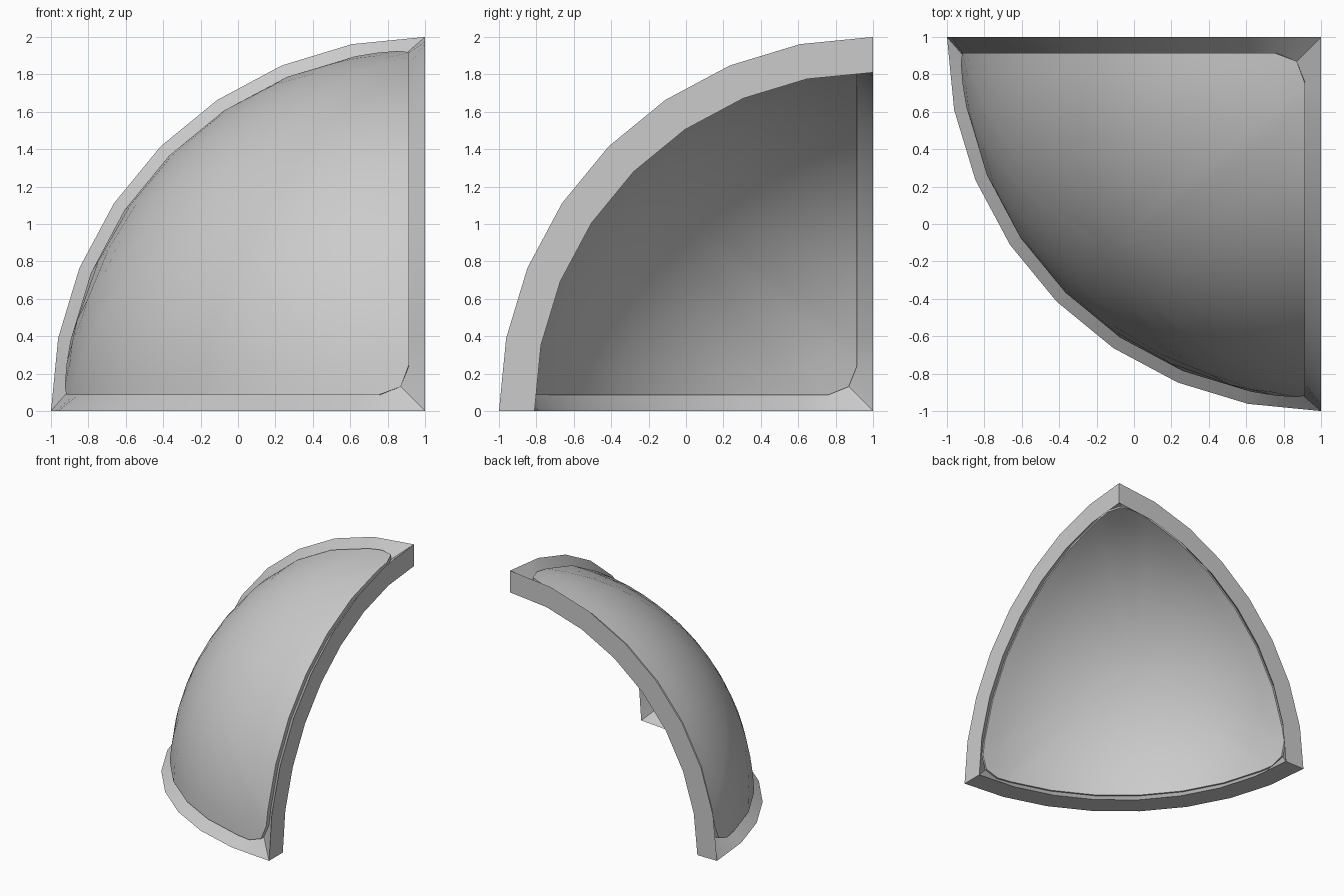
import bpy, bmesh, math
from mathutils import Vector

if "Cube" in bpy.data.objects:
    bpy.data.objects.remove(bpy.data.objects["Cube"])

STEP = math.pi / 16          # eight segments per quarter arc
INSET = 0.085                # rim width between flat side and panel
CORNER = 0.13                # cut of the rounded panel corners
AX = [Vector((1, 0, 0)), Vector((0, 1, 0)), Vector((0, 0, 1))]


def rim_loop(r):
    """Loop of three quarter arcs lying in the flat side planes."""
    pts = []
    for i in range(3):
        u, v = AX[i], AX[(i + 1) % 3]
        arc = [r * (math.cos(k * STEP) * u + math.sin(k * STEP) * v) for k in range(9)]
        pts += [arc[0], arc[0].lerp(arc[1], 0.66)] + arc[1:8] + [arc[8].lerp(arc[7], 0.66)]
    return pts


def inset_loop(r):
    """Matching loop set in from the sides, with clipped corners."""
    pts = []
    for i in range(3):
        u, v, w = AX[i], AX[(i + 1) % 3], AX[(i + 2) % 3]
        pts.append(CORNER * (v + w) + math.sqrt(r * r - 2 * CORNER ** 2) * u)
        flat = math.sqrt(r * r - INSET ** 2)
        for k in [0.66] + list(range(1, 8)) + [7.34]:
            a = k * STEP
            pts.append(INSET * w + flat * (math.cos(a) * u + math.sin(a) * v))
    return pts


def dome_loops(r, rings=8):
    """Concentric loops running over the sphere towards the panel centre."""
    edge, mid = inset_loop(r), Vector((1, 1, 1)).normalized() * r
    return [[p.lerp(mid, k / rings).normalized() * r for p in edge] for k in range(rings)], mid


def build(name, loops, closed=False, caps=()):
    bm = bmesh.new()
    # the sphere centre sits at the back right bottom corner
    place = lambda p: bm.verts.new((1 - p.x, 1 - p.y, p.z))
    rows = [[place(p) for p in loop] for loop in loops]
    n = len(rows[0])
    pairs = list(zip(rows, rows[1:])) + ([(rows[-1], rows[0])] if closed else [])
    for a, b in pairs:
        for i in range(n):
            j = (i + 1) % n
            bm.faces.new((a[i], a[j], b[j], b[i]))
    for row, tip in caps:
        t = place(tip)
        for i in range(n):
            bm.faces.new((rows[row][i], rows[row][(i + 1) % n], t))
    bmesh.ops.recalc_face_normals(bm, faces=bm.faces)
    me = bpy.data.meshes.new(name)
    bm.to_mesh(me)
    bm.free()
    ob = bpy.data.objects.new(name, me)
    bpy.context.collection.objects.link(ob)
    bpy.ops.object.select_all(action='DESELECT')
    ob.select_set(True)
    bpy.context.view_layer.objects.active = ob
    bpy.ops.object.shade_smooth_by_angle(angle=math.radians(35))


# Rim: flat sides, tapering to a thin edge that meets the panel
build("rim_frame", [rim_loop(2.0), inset_loop(1.895), rim_loop(1.81)], closed=True)

# Panel: thin curved shell standing slightly proud of the rim edge
outer, tip_out = dome_loops(1.935)
inner, tip_in = dome_loops(1.88)
build("curved_panel", outer[::-1] + inner, caps=[(0, tip_out), (-1, tip_in)])
